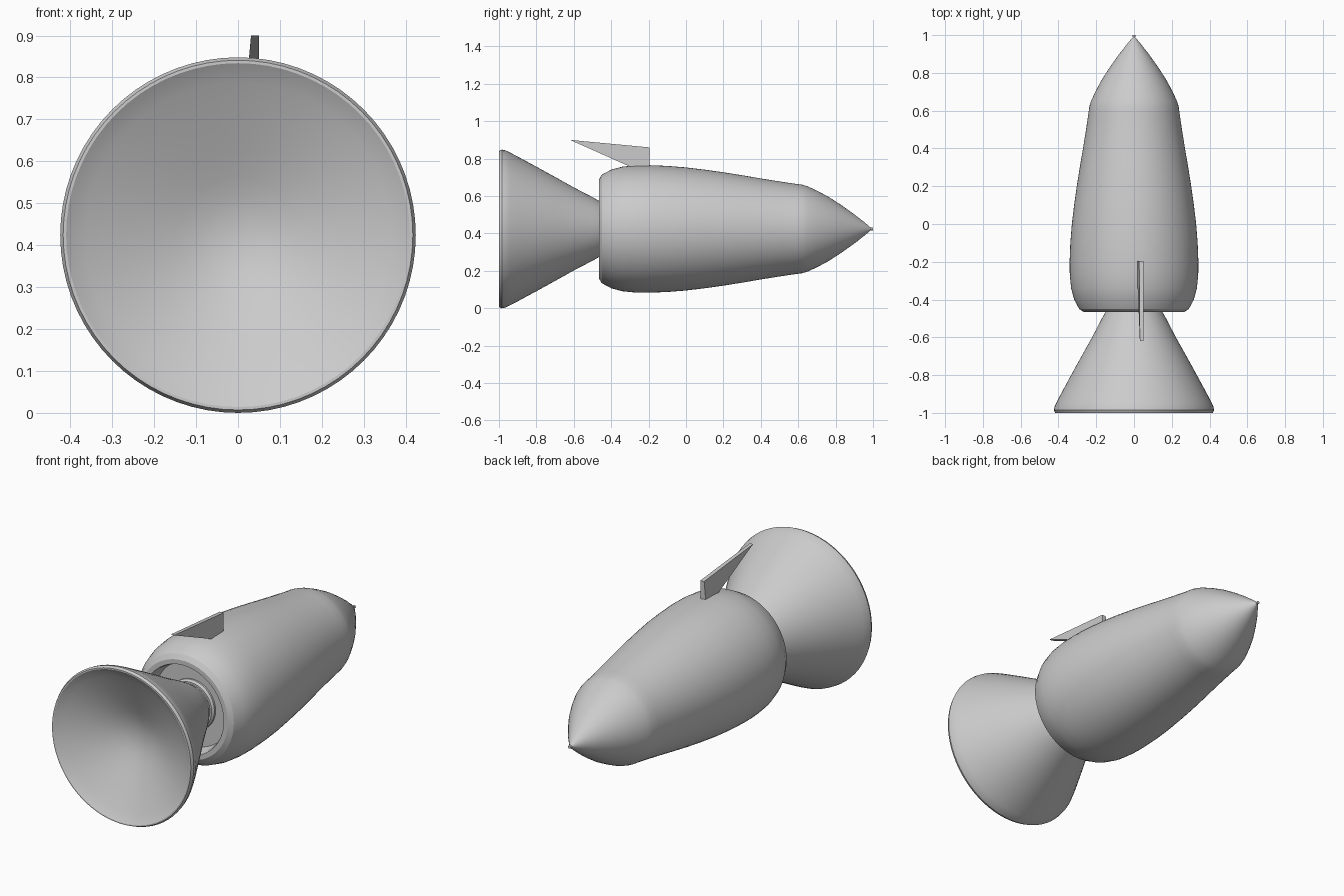
import bpy, bmesh, math

if "Cube" in bpy.data.objects:
    bpy.data.objects.remove(bpy.data.objects["Cube"])

AXIS_Z = 0.424   # height of the rocket's long axis
SEGMENTS = 72

grey = bpy.data.materials.new("light_grey")
grey.diffuse_color = (0.6, 0.6, 0.6, 1)
grey.use_nodes = True
grey.node_tree.nodes["Principled BSDF"].inputs["Base Color"].default_value = grey.diffuse_color


def finish(bm, name, smooth=True):
    bmesh.ops.recalc_face_normals(bm, faces=bm.faces)
    mesh = bpy.data.meshes.new(name)
    bm.to_mesh(mesh)
    bm.free()
    mesh.materials.append(grey)
    obj = bpy.data.objects.new(name, mesh)
    bpy.context.collection.objects.link(obj)
    if smooth:
        bpy.ops.object.select_all(action='DESELECT')
        bpy.context.view_layer.objects.active = obj
        obj.select_set(True)
        bpy.ops.object.shade_smooth_by_angle(angle=math.radians(25))
    return obj


def lathe(name, profile):
    """Revolve (y, radius) points around the long axis; zero radius closes an end."""
    bm = bmesh.new()
    rings = []
    for y, r in profile:
        if r == 0:
            rings.append([bm.verts.new((0, y, AXIS_Z))] * SEGMENTS)
        else:
            rings.append([bm.verts.new((r * math.cos(a), y, AXIS_Z + r * math.sin(a)))
                          for a in (2 * math.pi * i / SEGMENTS for i in range(SEGMENTS))])
    for a, b in zip(rings, rings[1:]):
        for i in range(SEGMENTS):
            j = (i + 1) % SEGMENTS
            corners = list(dict.fromkeys((a[i], a[j], b[j], b[i])))
            bm.faces.new(corners)
    return finish(bm, name)


# Fuselage: recessed tail, swollen middle, pointed nose with a tiny knob
lathe("fuselage", [
    (-0.385, 0), (-0.385, 0.225), (-0.455, 0.235), (-0.466, 0.24), (-0.466, 0.265),
    (-0.45, 0.29), (-0.40, 0.317), (-0.34, 0.333), (-0.27, 0.34), (-0.2, 0.341),
    (-0.1, 0.337), (0.0, 0.329), (0.1, 0.317), (0.2, 0.303), (0.3, 0.287),
    (0.4, 0.27), (0.5, 0.254), (0.58, 0.242), (0.62, 0.237), (0.65, 0.228),
    (0.7, 0.205), (0.76, 0.173), (0.83, 0.128), (0.9, 0.078), (0.96, 0.031),
    (0.99, 0.005), (0.99, 0.008), (1.0, 0.008), (1.0, 0)])

# Exhaust bell: shallow dished mouth, rolled lip, flared wall and narrow neck
lathe("exhaust_bell", [
    (-0.84, 0), (-0.843, 0.045), (-0.853, 0.09), (-0.871, 0.14), (-0.897, 0.2),
    (-0.924, 0.26), (-0.952, 0.32), (-0.974, 0.365), (-0.987, 0.39), (-1.0, 0.41),
    (-1.0, 0.417), (-0.985, 0.424), (-0.965, 0.42), (-0.94, 0.408), (-0.9, 0.387),
    (-0.8, 0.333), (-0.7, 0.278), (-0.6, 0.222), (-0.5, 0.17), (-0.45, 0.142),
    (-0.42, 0.122), (-0.41, 0.115), (-0.37, 0.115), (-0.37, 0)])

# Neck collar where the bell meets the recess
lathe("neck_collar", [
    (-0.37, 0), (-0.37, 0.135), (-0.395, 0.135), (-0.405, 0.125), (-0.405, 0)])

# Swept dorsal fin, slightly thicker at its root
bm = bmesh.new()
outline = [(-0.62, 0.9), (-0.195, 0.86), (-0.195, 0.715), (-0.205, 0.715)]
left = [bm.verts.new((0.031 - 0.09 * (0.9 - z), y, z)) for y, z in outline]
right = [bm.verts.new((0.05, y, z)) for y, z in outline]
bm.faces.new(left)
bm.faces.new(right)
for i in range(len(outline)):
    j = (i + 1) % len(outline)
    bm.faces.new((left[i], left[j], right[j], right[i]))
finish(bm, "dorsal_fin", smooth=False)
